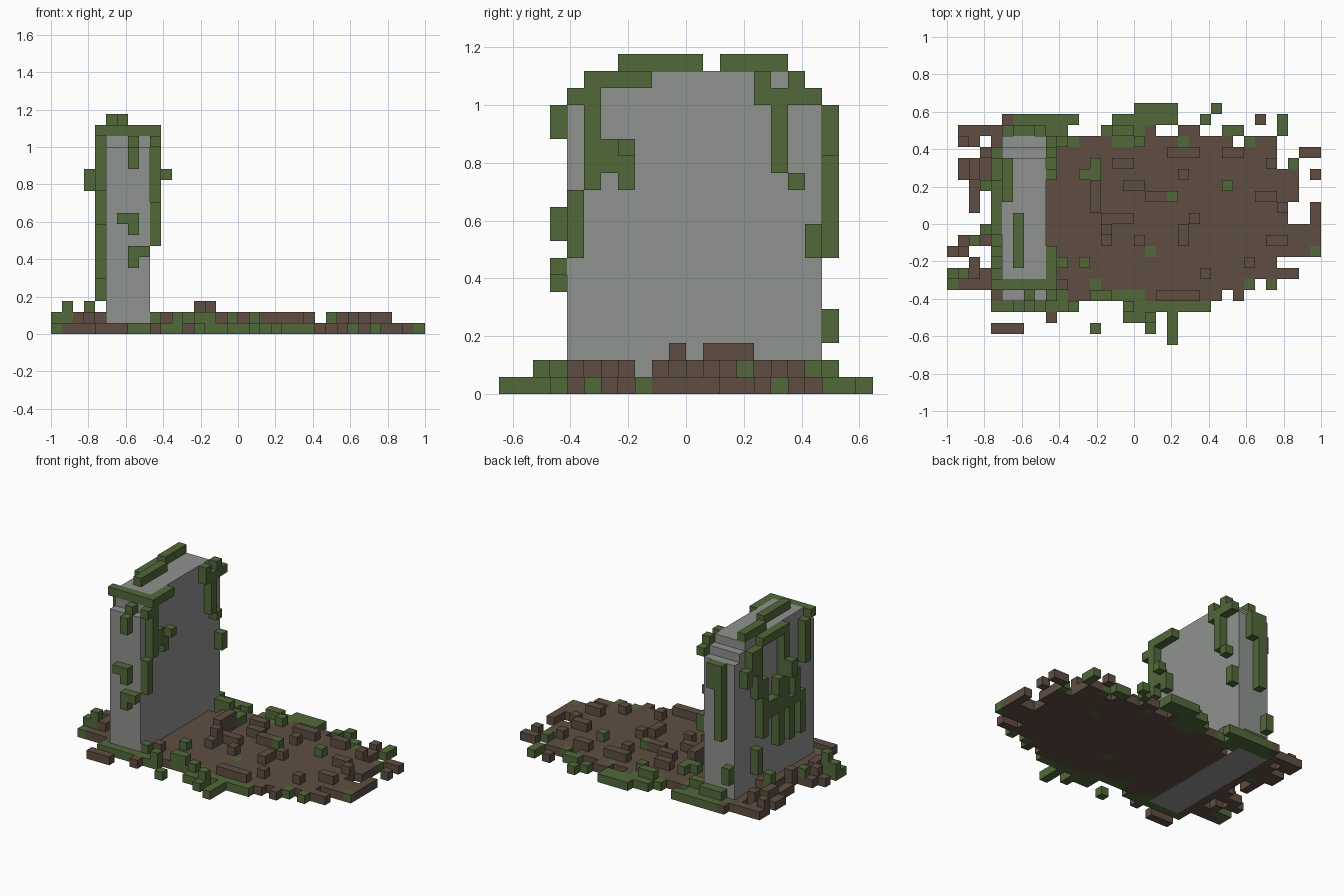
import bpy, bmesh

cube = bpy.data.objects.get("Cube")
if cube:
    bpy.data.objects.remove(cube, do_unlink=True)

U = 2 / 34                    # block size
X0, Y0 = -1.0, -11 * U        # corner of the block grid


def material(name, rgb):
    m = bpy.data.materials.new(name)
    m.use_nodes = True
    m.diffuse_color = (*rgb, 1)
    bsdf = next(n for n in m.node_tree.nodes if n.type == 'BSDF_PRINCIPLED')
    bsdf.inputs["Base Color"].default_value = (*rgb, 1)
    bsdf.inputs["Roughness"].default_value = 0.9
    return m


STONE = material("stone_grey", (0.28, 0.29, 0.275))
DIRT = material("dirt_brown", (0.115, 0.076, 0.055))
MOSS = material("moss_green", (0.084, 0.138, 0.042))

# Six block sides: direction and corner offsets
SIDES = [
    ((1, 0, 0), ((1, 0, 0), (1, 1, 0), (1, 1, 1), (1, 0, 1))),
    ((-1, 0, 0), ((0, 0, 0), (0, 0, 1), (0, 1, 1), (0, 1, 0))),
    ((0, 1, 0), ((0, 1, 0), (0, 1, 1), (1, 1, 1), (1, 1, 0))),
    ((0, -1, 0), ((0, 0, 0), (1, 0, 0), (1, 0, 1), (0, 0, 1))),
    ((0, 0, 1), ((0, 0, 1), (1, 0, 1), (1, 1, 1), (0, 1, 1))),
    ((0, 0, -1), ((0, 0, 0), (0, 1, 0), (1, 1, 0), (1, 0, 0))),
]


def build(name, cells, mats):
    """Make one mesh of the exposed sides of a {cell: material index} set."""
    bm = bmesh.new()
    for (i, j, k), mat in cells.items():
        for (dx, dy, dz), corners in SIDES:
            if (i + dx, j + dy, k + dz) in cells:
                continue
            f = bm.faces.new([bm.verts.new((X0 + (i + a) * U, Y0 + (j + b) * U, (k + c) * U))
                              for a, b, c in corners])
            f.material_index = mat
    bmesh.ops.remove_doubles(bm, verts=bm.verts[:], dist=0.0005)
    me = bpy.data.meshes.new(name)
    bm.to_mesh(me)
    bm.free()
    for m in mats:
        me.materials.append(m)
    ob = bpy.data.objects.new(name, me)
    bpy.context.collection.objects.link(ob)
    return ob


def fill(cells, i, j, k, w=1, d=1, h=1, mat=0):
    for a in range(i, i + w):
        for b in range(j, j + d):
            for c in range(k, k + h):
                cells[a, b, c] = mat


# Headstone: slab with stepped shoulders
stone = {}
for inset, top in ((0, 17), (1, 18), (2, 19)):
    fill(stone, 5, 4 + inset, 0, 4, 15 - 2 * inset, top)
build("headstone", stone, [STONE])

# Ground: rows are counted from the back edge
ground = {}


def patch(items, k, mat, h=1):
    for i, row, w, d in items:
        fill(ground, i, 22 - row - d, k, w, d, h, mat)


mound = [(12, 26), (10, 30), (9, 30), (9, 32), (9, 32), (9, 32), (9, 31), (9, 31),
         (9, 34), (9, 34), (9, 33), (9, 30), (9, 32), (9, 27), (11, 25)]
for n, (a, b) in enumerate(mound):
    patch([(a, 3 + n, b - a, 1)], 0, 0)

# Loose dirt around the mound and behind the stone
patch([(5, 1, 1, 1), (1, 2, 4, 1), (1, 3, 2, 1), (4, 3, 1, 16), (3, 4, 1, 3), (1, 5, 2, 1),
       (1, 6, 1, 1), (2, 6, 1, 4), (3, 11, 1, 1), (1, 12, 3, 1), (0, 13, 2, 1), (2, 14, 1, 3),
       (3, 15, 1, 2), (1, 16, 1, 1), (4, 20, 3, 1), (9, 19, 1, 1), (18, 2, 1, 1),
       (21, 2, 2, 1), (28, 1, 1, 1), (28, 3, 2, 1), (32, 4, 2, 1), (33, 6, 1, 1),
       (33, 9, 1, 2), (26, 17, 1, 1)], 0, 0)

# Grass along the edges
patch([(17, 0, 4, 1), (24, 0, 1, 1), (6, 1, 6, 1), (15, 1, 6, 1), (23, 1, 1, 1),
       (30, 1, 1, 2), (5, 2, 6, 1), (14, 2, 4, 1), (25, 2, 2, 1), (9, 3, 3, 1),
       (15, 3, 3, 1), (21, 3, 1, 1), (27, 3, 1, 1), (31, 5, 1, 1), (33, 13, 1, 1),
       (18, 13, 1, 1), (27, 16, 1, 1), (29, 16, 1, 1), (4, 18, 8, 1), (9, 17, 2, 1),
       (13, 17, 5, 1), (13, 16, 1, 1), (16, 18, 7, 1), (16, 19, 3, 1), (13, 20, 1, 1),
       (18, 20, 1, 1), (20, 19, 1, 3), (23, 18, 1, 1), (0, 15, 1, 2), (25, 7, 1, 1)], 0, 1)

# Raised dirt clods
patch([(20, 4, 3, 1), (21, 6, 1, 1), (16, 7, 2, 1), (18, 8, 2, 1), (22, 10, 1, 1),
       (21, 11, 1, 2), (29, 5, 1, 1), (29, 12, 2, 1), (28, 8, 2, 1), (30, 9, 1, 1),
       (17, 12, 1, 1), (23, 15, 1, 1), (14, 11, 1, 2), (14, 10, 3, 1), (13, 7, 1, 3),
       (15, 5, 2, 1), (25, 4, 2, 1), (10, 16, 1, 1), (19, 17, 4, 1), (27, 14, 1, 1),
       (1, 3, 1, 1), (2, 5, 1, 2), (3, 4, 1, 1), (3, 11, 1, 1), (1, 13, 1, 1),
       (2, 14, 1, 2), (4, 7, 1, 2)], 1, 0)
patch([(13, 7, 1, 3), (14, 11, 1, 1)], 2, 0)

# Raised grass tufts
patch([(20, 8, 1, 1), (12, 14, 1, 1), (12, 6, 2, 1), (13, 5, 1, 1), (25, 7, 1, 1),
       (11, 18, 1, 1), (13, 17, 2, 1), (16, 18, 1, 1), (18, 19, 1, 1), (9, 17, 1, 1),
       (9, 3, 2, 1), (15, 2, 2, 1), (17, 3, 1, 1), (6, 2, 3, 1), (0, 15, 1, 1),
       (2, 12, 1, 1)], 1, 1)
patch([(1, 15, 1, 1), (3, 7, 1, 1)], 0, 1, 3)
ground = {c: m for c, m in ground.items() if c not in stone}
build("grave_mound", ground, [DIRT, MOSS])


def vine(name, boxes):
    cells = {}
    for b in boxes:
        fill(cells, *b)
    build(name, {c: 0 for c in cells if c not in stone}, [MOSS])


# Moss over the top: (i, j, k, width, depth, height)
vine("top_moss", [(6, 7, 19, 1, 5, 1), (5, 13, 19, 1, 4, 1), (4, 5, 18, 6, 1, 1),
                  (7, 4, 17, 1, 1, 1)])

# Vines on the side facing the mound
vine("inner_vines", [(9, 5, 12, 1, 1, 6), (9, 6, 18, 1, 3, 1), (9, 6, 13, 1, 1, 2),
                     (9, 7, 12, 1, 1, 2), (9, 4, 8, 1, 1, 4), (9, 4, 17, 1, 1, 1),
                     (9, 15, 17, 1, 1, 2), (9, 16, 13, 1, 1, 5), (9, 17, 12, 1, 1, 1),
                     (9, 17, 17, 1, 1, 2), (9, 18, 17, 1, 1, 1), (9, 18, 8, 1, 1, 2),
                     (10, 7, 14, 1, 1, 1)])

# Vines on the outer side
vine("outer_vines", [(4, 10, 9, 1, 1, 10), (4, 11, 5, 1, 1, 8), (4, 9, 5, 1, 1, 5),
                     (4, 15, 12, 1, 1, 6), (4, 14, 7, 1, 1, 7), (4, 16, 15, 1, 1, 3),
                     (4, 17, 14, 1, 1, 2), (4, 12, 9, 1, 2, 2), (4, 15, 3, 1, 1, 3),
                     (4, 7, 5, 1, 1, 5), (4, 8, 9, 1, 1, 4), (4, 10, 18, 1, 5, 1),
                     (4, 6, 13, 1, 1, 5), (3, 10, 13, 1, 1, 2)])

# Vines on the two narrow ends
vine("front_vines", [(7, 3, 15, 1, 1, 2), (6, 3, 10, 2, 1, 1), (7, 3, 9, 1, 1, 1),
                     (7, 3, 7, 2, 1, 1), (7, 3, 6, 1, 1, 1)])
vine("back_vines", [(6, 19, 8, 1, 1, 9), (7, 19, 14, 1, 1, 3), (5, 19, 3, 1, 1, 2)])
